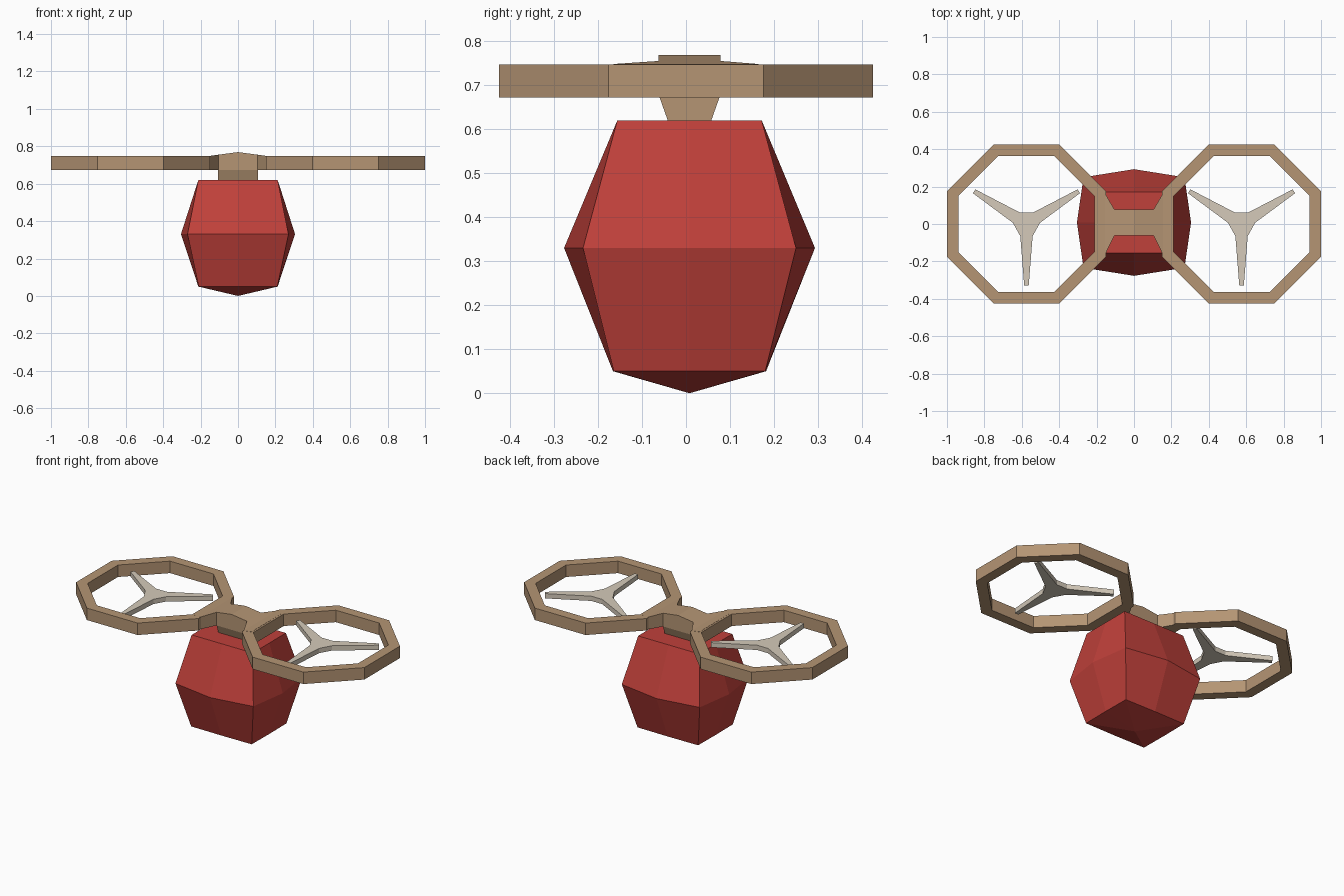
import bpy, math
from math import cos, sin, radians

if "Cube" in bpy.data.objects:
    bpy.data.objects.remove(bpy.data.objects["Cube"])


def material(name, rgb):
    m = bpy.data.materials.new(name)
    m.diffuse_color = (*rgb, 1)
    m.use_nodes = True
    m.node_tree.nodes["Principled BSDF"].inputs["Base Color"].default_value = m.diffuse_color
    return m


RED = material("red", (0.53, 0.052, 0.043))
TAN = material("tan", (0.46, 0.30, 0.175))
BONE = material("bone grey", (0.66, 0.59, 0.49))


def build(name, verts, faces, mat):
    me = bpy.data.meshes.new(name)
    me.from_pydata(verts, [], faces)
    me.materials.append(mat)
    ob = bpy.data.objects.new(name, me)
    bpy.context.collection.objects.link(ob)
    return ob


def loft(name, loops, mat, closed=False):
    """Skin equal-length loops; cap the ends, or join last to first."""
    n, k = len(loops[0]), len(loops)
    verts = [v for lp in loops for v in lp]
    faces = []
    for j in range(k if closed else k - 1):
        a, b = j * n, ((j + 1) % k) * n
        faces += [(a + i, a + (i + 1) % n, b + (i + 1) % n, b + i) for i in range(n)]
    if not closed:
        faces += [tuple(range(n))[::-1], tuple(range((k - 1) * n, k * n))]
    return build(name, verts, faces, mat)


def mirror(ob):
    m = ob.modifiers.new("mirror", 'MIRROR')
    m.use_mirror_merge = False
    # mirror across the middle of the model
    return ob


# Body: faceted block, eight points per level, closed by a shallow point below
CY = 0.008


def level(z, cx, cy, mx, my):
    pts = [(cx, -cy), (mx, 0), (cx, cy), (0, my), (-cx, cy), (-mx, 0), (-cx, -cy), (0, -my)]
    return [(x, y + CY, z) for x, y in pts]


rows = [level(0.05, 0.21, 0.172, 0.212, 0.174),
        level(0.33, 0.27, 0.242, 0.305, 0.285),
        level(0.62, 0.212, 0.164, 0.212, 0.164)]
verts = [v for r in rows for v in r] + [(0, CY, 0)]
faces = [tuple(range(16, 24))]
for i in range(8):
    j = (i + 1) % 8
    faces.append((j, i, 24))
    for a in (0, 8):
        faces.append((a + i, a + j, a + 8 + j, a + 8 + i))
build("body", verts, faces, RED)

# Octagonal rotor guards
RX = 0.575


def octagon(apothem, z):
    r = apothem / cos(radians(22.5))
    return [(RX + r * cos(radians(22.5 + 45 * i)), r * sin(radians(22.5 + 45 * i)), z)
            for i in range(8)]


Z0, Z1 = 0.672, 0.747
mirror(loft("rotor_guard", [octagon(0.425, Z0), octagon(0.425, Z1),
                            octagon(0.363, Z1), octagon(0.363, Z0)], TAN, closed=True))

# Three-bladed rotors
outline = []
for base in (-90, 32, 148):
    a = radians(base)
    for along, across in ((0.065, -0.033), (0.33, -0.012), (0.33, 0.012), (0.065, 0.033)):
        outline.append((RX + along * cos(a) - across * sin(a),
                        along * sin(a) + across * cos(a)))
mirror(loft("rotor", [[(x, y, z) for x, y in outline] for z in (0.69, 0.72)], BONE))

# Bridge: flared arms joining a low-ridged centre block
arm = []
for x, h, cy, top in ((0.105, 0.07, CY, 0.755), (0.155, 0.165, 0, 0.748), (0.2, 0.152, 0, 0.748)):
    arm.append([(x, cy - h, Z0), (x, cy + h, Z0), (x, cy + h, top), (x, cy - h, top)])
mirror(loft("bridge_arm", arm, TAN))

ridge = [(-0.105, Z0), (0.105, Z0), (0.105, 0.755), (0, 0.769), (-0.105, 0.755)]
loft("bridge_centre", [[(x, y, z) for x, z in ridge] for y in (0.078, -0.062)], TAN)

# Neck tapering down onto the body
loft("neck", [[(sx * w, CY + sy * d, z) for sx, sy in ((-1, -1), (1, -1), (1, 1), (-1, 1))]
              for w, d, z in ((0.107, 0.046, 0.61), (0.107, 0.068, Z0))], TAN)

# Consistent outward normals
import bmesh
for ob in bpy.context.collection.objects:
    bm = bmesh.new()
    bm.from_mesh(ob.data)
    bmesh.ops.recalc_face_normals(bm, faces=bm.faces)
    bm.to_mesh(ob.data)
    bm.free()
